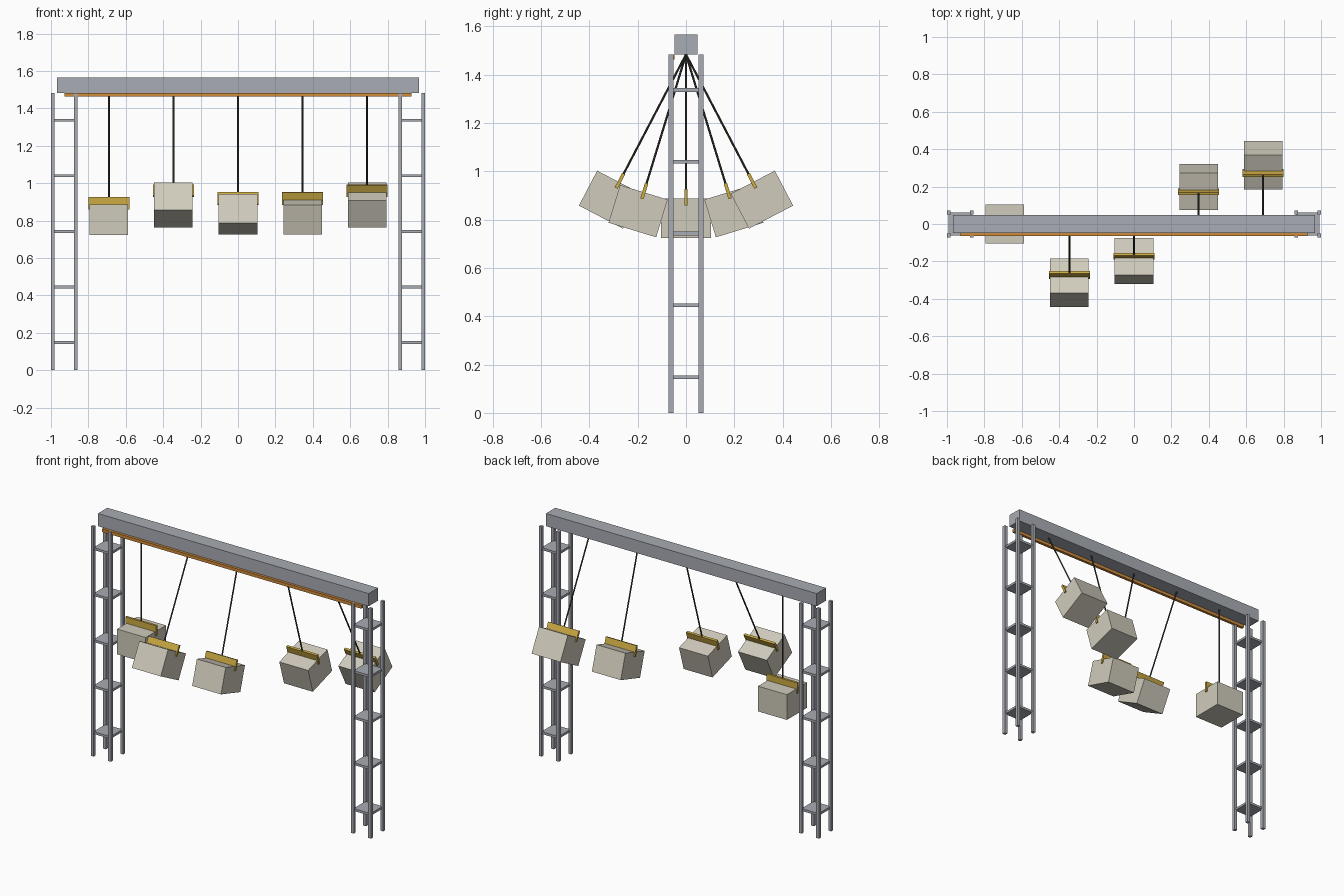
import bpy, bmesh, math
from mathutils import Matrix, Vector

if "Cube" in bpy.data.objects:
    bpy.data.objects.remove(bpy.data.objects["Cube"])


def material(name, r, g, b):
    lin = [((c / 255 + 0.055) / 1.055) ** 2.4 for c in (r, g, b)]
    m = bpy.data.materials.new(name)
    m.diffuse_color = (*lin, 1)
    m.use_nodes = True
    m.node_tree.nodes["Principled BSDF"].inputs["Base Color"].default_value = m.diffuse_color
    return m


STEEL = material("grey steel", 168, 172, 179)
CONCRETE = material("pale concrete", 208, 203, 188)
GOLD = material("yellow metal", 205, 172, 68)
ORANGE = material("orange trim", 208, 140, 60)
CABLE = material("dark cable", 66, 66, 62)


def finish(name, bm, mat, matrix):
    me = bpy.data.meshes.new(name)
    bm.to_mesh(me)
    bm.free()
    me.materials.append(mat)
    ob = bpy.data.objects.new(name, me)
    ob.matrix_world = matrix
    bpy.context.collection.objects.link(ob)
    return ob


def box(name, center, size, mat, matrix=Matrix()):
    bm = bmesh.new()
    bmesh.ops.create_cube(bm, size=1)
    bmesh.ops.scale(bm, vec=Vector(size), verts=bm.verts)
    bmesh.ops.translate(bm, vec=Vector(center), verts=bm.verts)
    return finish(name, bm, mat, matrix)


def rod(name, z_top, z_bottom, radius, mat, matrix):
    bm = bmesh.new()
    bmesh.ops.create_cone(bm, cap_ends=True, segments=8, radius1=radius,
                          radius2=radius, depth=z_top - z_bottom)
    bmesh.ops.translate(bm, vec=(0, 0, (z_top + z_bottom) / 2), verts=bm.verts)
    return finish(name, bm, mat, matrix)


TOP = 1.483   # underside of the beam

# Overhead beam and the trim strip below its front edge
box("beam", (0, 0, TOP + 0.041), (1.934, 0.096, 0.082), STEEL)
box("trim_strip", (0, -0.056, TOP - 0.01), (1.854, 0.018, 0.02), ORANGE)

# Two towers, each with four posts and five plates
for side, s in (("left", -1), ("right", 1)):
    cx = s * 0.929
    for dx in (-0.0615, 0.0615):
        for dy in (-0.062, 0.062):
            box(side + "_post", (cx + dx, dy, TOP / 2), (0.02, 0.02, TOP), STEEL)
    for i in range(5):
        z = 0.148 + i * 0.297
        box(side + "_plate", (cx, 0, z), (0.123, 0.123, 0.015), STEEL)

# Five swinging weights, hung from the beam at different angles
for x, angle in ((-0.69, 0), (-0.345, -27.6), (0, -17), (0.345, 17), (0.69, 27.6)):
    swing = Matrix.Translation((x, 0, TOP)) @ Matrix.Rotation(math.radians(angle), 4, 'X')
    rod("cable", 0, -0.57, 0.0045, CABLE, swing)
    box("clamp_bar", (0, 0, -0.59), (0.22, 0.014, 0.068), GOLD, swing)
    box("weight_block", (0, 0, -0.678), (0.206, 0.206, 0.163), CONCRETE, swing)
